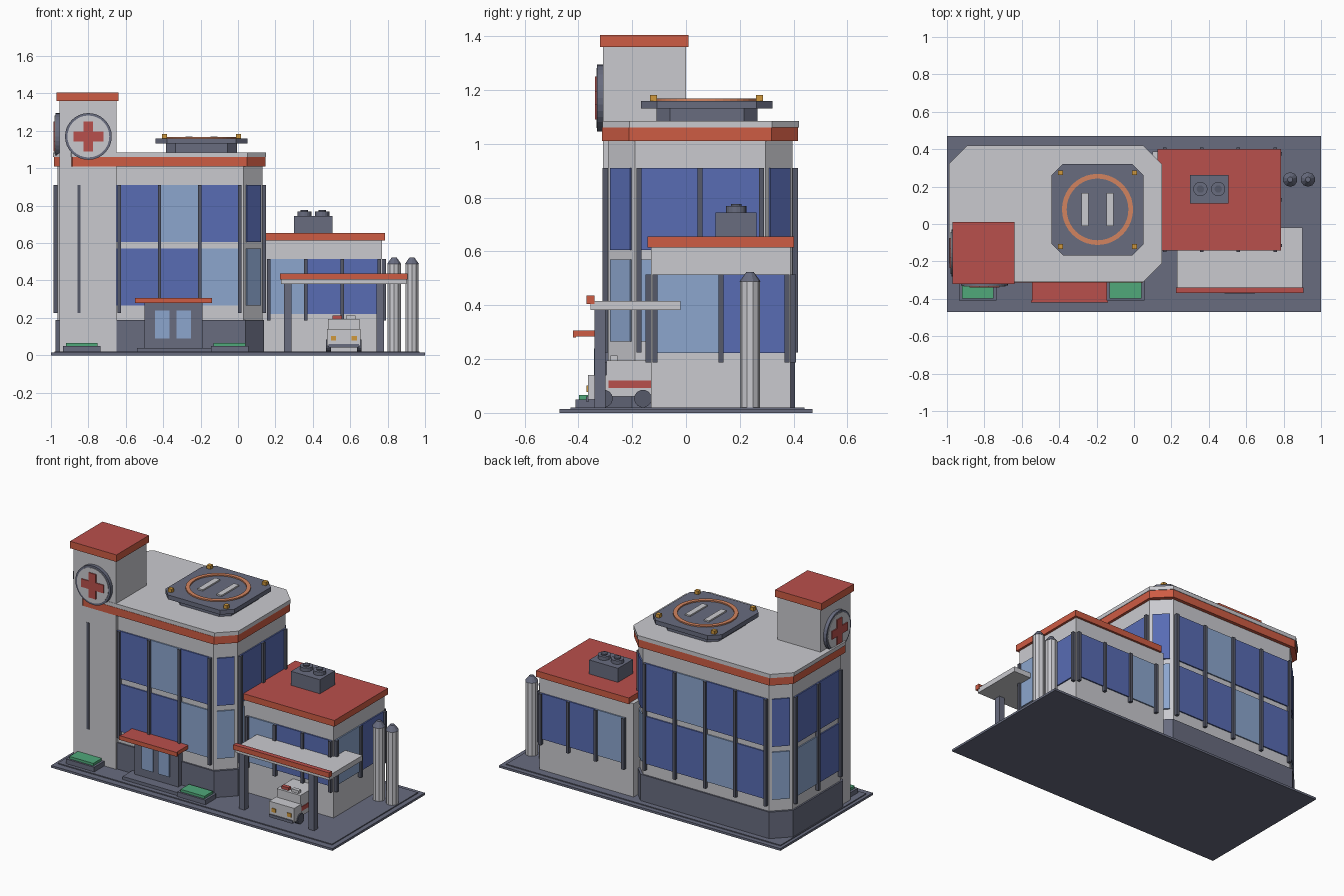
import bpy, bmesh, math
from mathutils import Matrix, Vector

cube = bpy.data.objects.get("Cube")
if cube:
    bpy.data.objects.remove(cube, do_unlink=True)


def material(name, *rgb):
    lin = [((c / 255 + 0.055) / 1.055) ** 2.4 for c in rgb] + [1]
    m = bpy.data.materials.new(name)
    m.use_nodes = True
    m.diffuse_color = lin
    m.node_tree.nodes["Principled BSDF"].inputs["Base Color"].default_value = lin
    return m


WALL = material("light grey wall", 202, 202, 207)
SLATE = material("slate grey", 104, 108, 127)
FRAME = material("dark frame", 86, 90, 106)
RED = material("roof red", 185, 80, 76)
TRIM = material("orange red trim", 206, 92, 68)
BLUE = material("deep blue glass", 88, 108, 180)
PALE = material("pale blue glass", 140, 166, 206)
GREEN = material("hedge green", 80, 168, 122)
AMBER = material("amber lamp", 208, 152, 60)
ORANGE = material("marking orange", 210, 132, 96)


def finish(name, bm, mat, top=None):
    bmesh.ops.recalc_face_normals(bm, faces=bm.faces)
    mesh = bpy.data.meshes.new(name)
    mesh.materials.append(mat)
    if top:  # upward faces take a second colour
        mesh.materials.append(top)
        for f in bm.faces:
            f.material_index = int(f.normal.z > 0.5)
    bm.to_mesh(mesh)
    bm.free()
    ob = bpy.data.objects.new(name, mesh)
    bpy.context.collection.objects.link(ob)
    return ob


def extrude(name, points, z0, z1, mat, top=None):
    bm = bmesh.new()
    face = bm.faces.new([bm.verts.new((x, y, z0)) for x, y in points])
    new = bmesh.ops.extrude_face_region(bm, geom=[face])["geom"]
    bmesh.ops.translate(bm, vec=(0, 0, z1 - z0),
                        verts=[v for v in new if isinstance(v, bmesh.types.BMVert)])
    return finish(name, bm, mat, top)


def block(name, x, y, z, mat, top=None, cut=0):
    """Box over three ranges, with optional chamfered vertical corners."""
    (a, b), (c, d) = x, y
    if cut:
        pts = [(a + cut, c), (b - cut, c), (b, c + cut), (b, d - cut),
               (b - cut, d), (a + cut, d), (a, d - cut), (a, c + cut)]
    else:
        pts = [(a, c), (b, c), (b, d), (a, d)]
    return extrude(name, pts, *z, mat, top)


def cylinder(name, centre, r1, r2, depth, mat, sides=24, axis="Z"):
    turn = {"Z": Matrix(), "Y": Matrix.Rotation(math.pi / 2, 4, "X"),
            "X": Matrix.Rotation(-math.pi / 2, 4, "Y")}[axis]
    bm = bmesh.new()
    bmesh.ops.create_cone(bm, cap_ends=True, segments=sides, radius1=r1, radius2=r2,
                          depth=depth, matrix=Matrix.Translation(centre) @ turn)
    return finish(name, bm, mat)


def plate(name, centre, along, width, height, depth, mat):
    """Upright panel whose width runs in the horizontal direction given."""
    bm = bmesh.new()
    bmesh.ops.create_cube(bm, size=1, matrix=Matrix.Translation(centre)
                          @ Matrix.Rotation(math.atan2(along.y, along.x), 4, "Z")
                          @ Matrix.Diagonal((width, depth, height, 1)))
    return finish(name, bm, mat)


def facade(name, start, end, rows, frame=None):
    """Rows of glass from left to right; rows hold (z range, pane letters)."""
    start, end = Vector((*start, 0)), Vector((*end, 0))
    step = (end - start) / len(rows[0][1])
    for (z0, z1), letters in rows:
        for i, letter in enumerate(letters):
            mid = start + step * (i + 0.5) + Vector((0, 0, (z0 + z1) / 2))
            plate(name + "_window", mid, step, step.length, z1 - z0, 0.016,
                  PALE if letter == "L" else BLUE)
    if frame:
        z0, z1 = frame
        for i in range(len(rows[0][1]) + 1):
            mid = start + step * i + Vector((0, 0, (z0 + z1) / 2))
            plate(name + "_mullion", mid, step, 0.018, z1 - z0, 0.042, FRAME)


# Ground
block("ground_slab", (-1, 1), (-.47, .47), (0, .014), SLATE)
block("paving", (-.98, .97), (-.43, .44), (.014, .02), SLATE)

# Main building
block("main_plinth", (-.975, .14), (-.3, .405), (.02, .19), SLATE, cut=.1)
block("main_walls", (-.965, .13), (-.29, .395), (.19, 1.02), WALL, cut=.1)
block("main_cornice", (-.985, .147), (-.312, .417), (1.01, 1.06), TRIM, cut=.1)
block("main_roof", (-.99, .15), (-.31, .42), (1.06, 1.085), WALL, cut=.1)

LOW, HIGH, TALL = (.265, .57), (.605, .91), (.225, .91)
x0, x1, y0, y1 = -.965, .13, -.29, .395
facade("front", (-.85, y0), (.01, y0), [(LOW, "DDDL"), (HIGH, "DDLD")], TALL)
facade("back", (.01, y1), (-.85, y1), [(LOW, "DDLD"), (HIGH, "DLDD")], TALL)
facade("right", (x1, -.175), (x1, .28), [(LOW, "LD"), (HIGH, "DD")], TALL)
facade("left", (x0, .28), (x0, -.175), [(LOW, "LD"), (HIGH, "DD")], TALL)
for name, a, b in (("front_right", (.043, -.277), (.117, -.203)),
                   ("back_right", (.117, .308), (.043, .382)),
                   ("back_left", (-.878, .382), (-.952, .308))):
    facade(name + "_corner", a, b, [(LOW, "L"), (HIGH, "D")])

# Tower with a round sign on its front and left sides
block("tower", (-.955, -.65), (-.308, 0), (.02, 1.36), WALL)
block("tower_cap", (-.97, -.64), (-.32, .01), (1.36, 1.405), TRIM, RED)
for axis, at, out in (("Y", Vector((-.8, -.308, 1.17)), Vector((0, -1, 0))),
                      ("X", Vector((-.955, -.155, 1.17)), Vector((-1, 0, 0)))):
    side = Vector((-out.y, out.x, 0))
    cylinder("sign_rim", at + out * .01, .125, .125, .024, SLATE, 32, axis)
    cylinder("sign_face", at + out * .013, .112, .112, .024, WALL, 32, axis)
    plate("sign_cross_upright", at + out * .022, side, .052, .16, .018, RED)
    plate("sign_cross_arm", at + out * .022, side, .16, .052, .0178, RED)

# Entrance
block("entrance_step", (-.54, -.14), (-.4, -.29), (.02, .04), SLATE)
block("entrance_porch", (-.5, -.19), (-.335, -.28), (.04, .285), SLATE)
block("entrance_canopy", (-.545, -.145), (-.41, -.28), (.283, .307), TRIM, RED)
block("canopy_lip", (-.55, -.14), (-.42, -.408), (.28, .307), TRIM, RED)
for x in (-.405, -.29):
    block("door_glass", (x - .04, x + .04), (-.342, -.33), (.09, .24), PALE)

# Planters
for x in (-.835, -.045):
    block("planter", (x - .1, x + .1), (-.41, -.3), (.02, .05), SLATE)
    block("hedge", (x - .085, x + .085), (-.398, -.312), (.05, .066), GREEN)

# Helipad
block("helipad_base", (-.385, -.005), (-.11, .265), (1.085, 1.135), SLATE, cut=.05)
block("helipad_deck", (-.44, .05), (-.168, .322), (1.132, 1.16), SLATE, cut=.06)
bm = bmesh.new()
N = 40
loops = [[bm.verts.new((-.195 + r * math.cos(i * math.tau / N),
                        .078 + r * math.sin(i * math.tau / N), z)) for i in range(N)]
         for r, z in ((.165, 1.16), (.165, 1.168), (.19, 1.168), (.19, 1.16))]
for a, b in zip(loops, loops[1:] + loops[:1]):
    for i in range(N):
        j = (i + 1) % N
        bm.faces.new((a[i], a[j], b[j], b[i]))
finish("helipad_ring", bm, ORANGE)
for x in (-.262, -.128):
    block("touchdown_bar", (x - .018, x + .018), (-.01, .167), (1.16, 1.169), WALL)
for x in (-.392, .002):
    for y in (-.12, .274):
        block("helipad_lamp", (x - .013, x + .013), (y - .013, y + .013), (1.16, 1.182), AMBER)

# Side wing
block("wing_walls", (.1, .77), (-.13, .388), (.02, .62), WALL)
block("wing_roof", (.125, .785), (-.143, .402), (.615, .655), TRIM, RED)
PANE, POST = (.222, .515), (.187, .515)
facade("wing_front", (.165, -.13), (.755, -.13), [(PANE, "LDD")], POST)
facade("wing_back", (.755, .388), (.165, .388), [(PANE, "DDL")], POST)
facade("wing_right", (.77, -.115), (.77, .375), [(PANE, "LD")], POST)
block("vent_box", (.3, .505), (.11, .262), (.655, .745), SLATE)
for x in (.355, .45):
    cylinder("vent_fan", (x, .187, .755), .038, .038, .026, SLATE, 16)
    cylinder("vent_hub", (x, .187, .771), .02, .02, .01, FRAME, 12)

# Carport
block("carport_roof", (.23, .9), (-.355, -.02), (.382, .415), WALL)
block("carport_trim", (.225, .905), (-.37, -.34), (.405, .437), TRIM, RED)
for x in (.265, .76):
    block("carport_post", (x - .02, x + .02), (-.34, -.3), (.02, .385), SLATE)

# Storage tanks
for x in (.835, .93):
    cylinder("tank", (x, .238, .255), .037, .037, .47, WALL, 10)
    cylinder("tank_cap", (x, .238, .506), .039, .014, .034, SLATE, 10)

# Emergency van
block("van_body", (.482, .65), (-.295, -.1), (.06, .195), WALL)
block("van_hood", (.477, .655), (-.365, -.29), (.05, .14), WALL)
block("van_stripe", (.478, .654), (-.288, -.11), (.092, .12), RED)
block("van_bumper", (.485, .647), (-.372, -.36), (.042, .06), SLATE)
block("van_beacon", (.505, .555), (-.28, -.255), (.195, .213), RED)
block("van_beacon", (.577, .627), (-.28, -.255), (.195, .213), WALL)
for x in (.51, .622):
    block("van_headlight", (x - .014, x + .014), (-.37, -.36), (.078, .102), AMBER)
for x in (.484, .648):
    for y in (-.305, -.16):
        cylinder("van_wheel", (x, y, .053), .033, .033, .026, FRAME, 14, "X")
